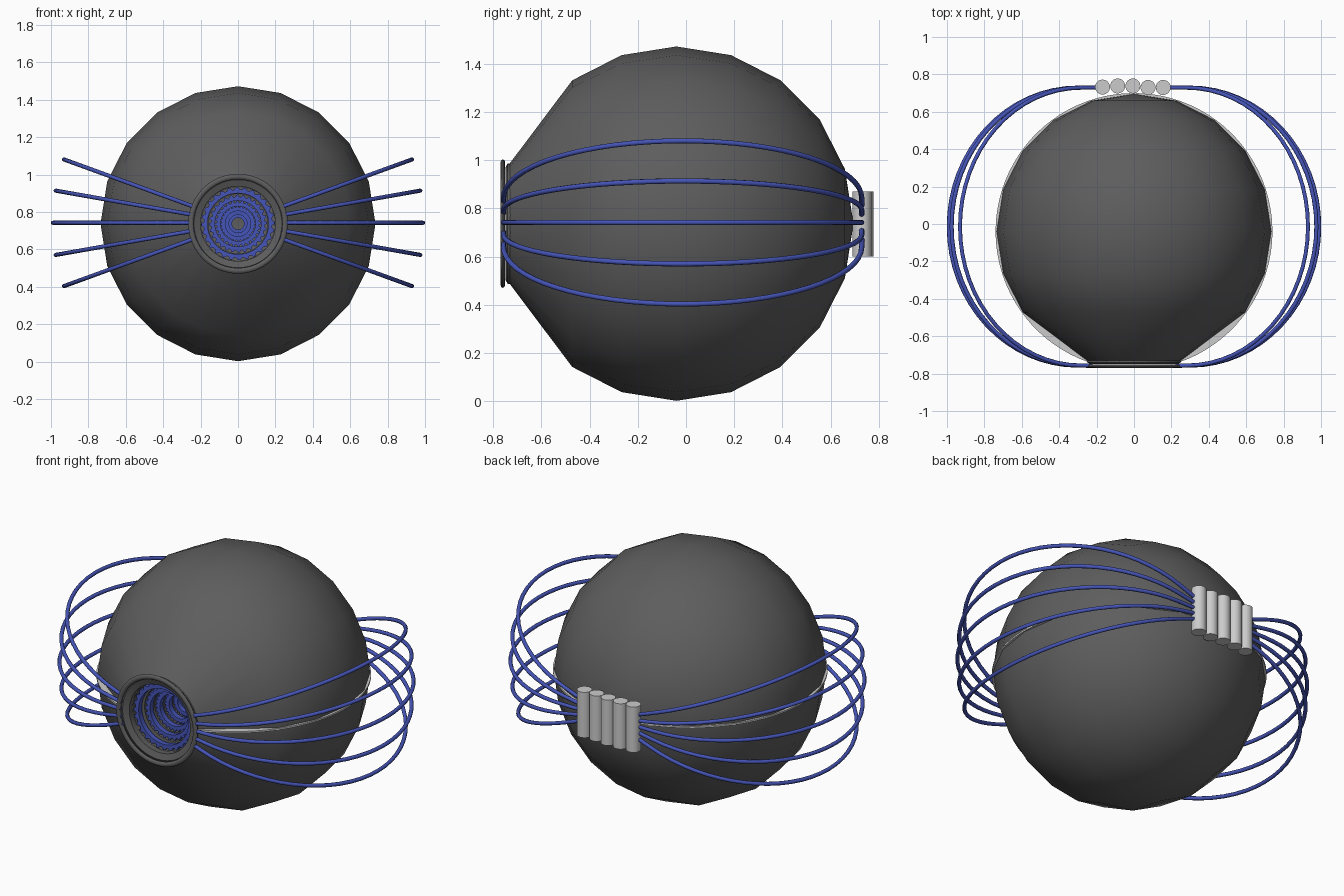
import bpy, bmesh
from math import sin, cos, pi, radians

if "Cube" in bpy.data.objects:
    bpy.data.objects.remove(bpy.data.objects["Cube"])

CY, CZ = -0.04, 0.737   # ball centre


def material(name, rgb):
    m = bpy.data.materials.new(name)
    m.diffuse_color = (*rgb, 1)
    m.use_nodes = True
    m.node_tree.nodes["Principled BSDF"].inputs["Base Color"].default_value = m.diffuse_color
    return m


DARK = material("dark_grey", (0.11, 0.11, 0.11))
BLUE = material("blue", (0.06, 0.09, 0.47))


def finish(bm, name, mat=None, angle=40):
    bmesh.ops.remove_doubles(bm, verts=bm.verts, dist=1e-5)
    bmesh.ops.recalc_face_normals(bm, faces=bm.faces)
    me = bpy.data.meshes.new(name)
    bm.to_mesh(me)
    bm.free()
    ob = bpy.data.objects.new(name, me)
    bpy.context.collection.objects.link(ob)
    if mat:
        me.materials.append(mat)
    bpy.ops.object.select_all(action='DESELECT')
    ob.select_set(True)
    bpy.context.view_layer.objects.active = ob
    bpy.ops.object.shade_smooth_by_angle(angle=radians(angle))
    return ob


def lathe(name, profile, segs, mat=None, closed=False, teeth=(), depth=0, angle=40):
    """Spin (radius, y) points about the y axis; listed points get gear teeth."""
    bm = bmesh.new()
    rings = []
    for k, (r, y) in enumerate(profile):
        ring = []
        for i in range(segs):
            a = 2 * pi * i / segs
            q = r - depth if k in teeth and i % 4 > 1 else r
            ring.append(bm.verts.new((q * cos(a), y, CZ + q * sin(a))))
        rings.append(ring)
    pairs = list(zip(rings, rings[1:]))
    if closed:
        pairs.append((rings[-1], rings[0]))
    for a, b in pairs:
        for i in range(segs):
            j = (i + 1) % segs
            bm.faces.new((a[i], a[j], b[j], b[i]))
    return finish(bm, name, mat, angle)


# Ball: 20-sided, front cut to a cone ending at the opening
R = 0.735
hull = [(0.245, -0.735)]
hull += [(R * cos(radians(t)), CY + R * sin(radians(t))) for t in range(-36, 91, 18)]
lathe("ball_shell", hull, 20, DARK, angle=60)

# Thin seam band around the equator, open at the front
bm = bmesh.new()
prev = None
for i in range(81):
    a = radians(-90 + 19.5 + 321 * i / 80)
    sec = [bm.verts.new((r * cos(a), CY + r * sin(a), CZ + z))
           for r, z in ((0.70, -0.005), (0.74, -0.005), (0.74, 0.005), (0.70, 0.005))]
    if prev:
        for k in range(4):
            m = (k + 1) % 4
            bm.faces.new((prev[k], prev[m], sec[m], sec[k]))
    else:
        first = sec
    prev = sec
bm.faces.new(first)
bm.faces.new(prev)
finish(bm, "seam_band")

# Front ring and the rim behind it
lathe("front_ring", [(0.252 + 0.015 * cos(t * pi / 4), -0.76 + 0.01 * sin(t * pi / 4))
                     for t in range(8)], 48, DARK, True, angle=60)
lathe("opening_rim", [(0.25, -0.72), (0.25, -0.74), (0.235, -0.748), (0.2, -0.735),
                      (0.2, -0.70)], 48, DARK)

# Stepped funnel with toothed blue rings
radii = [0.195, 0.155, 0.125, 0.1, 0.08, 0.064]
funnel = []
for i, r in enumerate(radii):
    y = -0.70 + 0.05 * i
    funnel += [(r + 0.004, y), (r + 0.004, y + 0.045)]
    lathe("toothed_ring_%d" % (i + 1),
          [(r, y), (r, y + 0.03), (r - 0.032, y + 0.03), (r - 0.032, y)],
          112, BLUE, True, (0, 1), 0.012)
funnel += [(0.03, -0.40), (0, -0.40)]
lathe("funnel", funnel, 48, DARK)

# Cables: five fanned arcs on each side
for side in (1, -1):
    for n in range(-2, 3):
        tilt = radians(10 * n)
        path = [(0.24, -0.757)]
        for k in range(33):
            t = -pi / 2 + pi * k / 32
            path.append((0.30 + 0.69 * cos(t), -0.014 + 0.743 * sin(t)))
        path.append((0.17, 0.729))
        cu = bpy.data.curves.new("cable", 'CURVE')
        cu.dimensions = '3D'
        cu.bevel_depth = 0.011
        cu.bevel_resolution = 2
        cu.use_fill_caps = True
        sp = cu.splines.new('POLY')
        sp.points.add(len(path) - 1)
        for p, (r, y) in zip(sp.points, path):
            p.co = (side * r * cos(tilt), y, CZ + 0.005 + r * sin(tilt), 1)
        sp.use_smooth = True
        cu.materials.append(BLUE)
        ob = bpy.data.objects.new("cable_%s_%d" % ("right" if side > 0 else "left", n + 3), cu)
        bpy.context.collection.objects.link(ob)

# Row of canisters on the back
for i, (x, y) in enumerate([(-0.168, 0.732), (-0.087, 0.738), (-0.006, 0.738),
                            (0.075, 0.73), (0.156, 0.73)]):
    bpy.ops.mesh.primitive_cylinder_add(vertices=24, radius=0.04, depth=0.27,
                                        location=(x, y, 0.735))
    bpy.context.object.name = "canister_%d" % (i + 1)
    bpy.ops.object.shade_smooth_by_angle(angle=radians(40))
